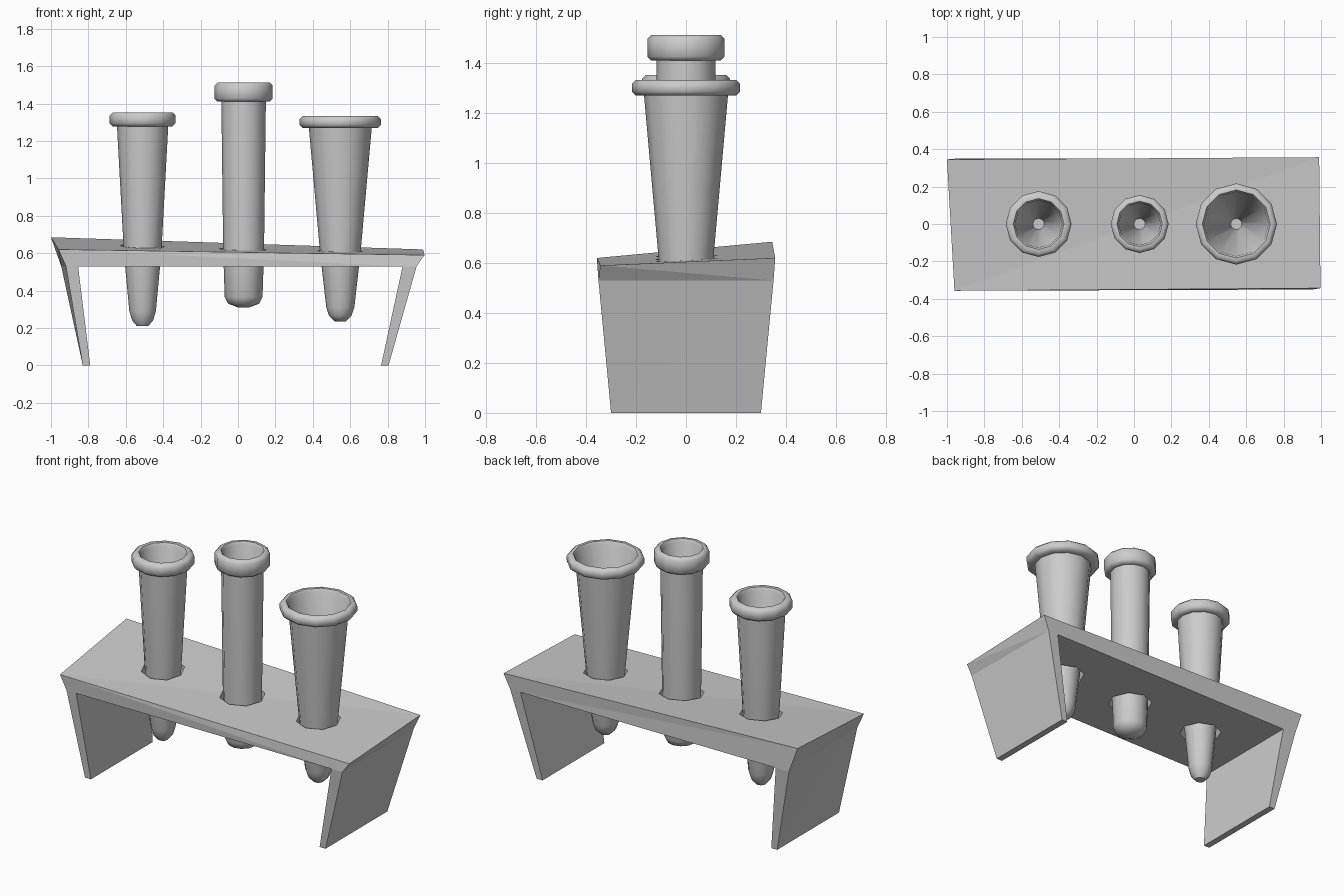
import bpy, bmesh, math

cube = bpy.data.objects.get("Cube")
if cube:
    bpy.data.objects.remove(cube, do_unlink=True)

gray = bpy.data.materials.new("light_gray")
gray.use_nodes = True
color = (0.6, 0.6, 0.6, 1)
gray.diffuse_color = color
bsdf = next(n for n in gray.node_tree.nodes if n.type == 'BSDF_PRINCIPLED')
bsdf.inputs["Base Color"].default_value = color


def make_object(name, bm):
    bmesh.ops.recalc_face_normals(bm, faces=bm.faces[:])
    mesh = bpy.data.meshes.new(name)
    bm.to_mesh(mesh)
    bm.free()
    obj = bpy.data.objects.new(name, mesh)
    bpy.context.collection.objects.link(obj)
    mesh.materials.append(gray)
    return obj


def activate(obj):
    bpy.ops.object.select_all(action='DESELECT')
    obj.select_set(True)
    bpy.context.view_layer.objects.active = obj


# Rack: a bent sheet with splayed legs and a slightly warped top
inner = [(0.765, 0), (0.88, 0.53), (-0.855, 0.53), (-0.79, 0)]
front = [(-0.83, 0), (-0.92, 0.53), (-0.96, 0.62), (0.997, 0.59), (0.955, 0.53), (0.805, 0)] + inner
back = [(-0.83, 0), (-0.945, 0.53), (-1.0, 0.685), (0.99, 0.62), (0.95, 0.53), (0.805, 0)] + inner


def depth(z):
    return 0.30 + 0.095 * min(z, 0.6)


bm = bmesh.new()
fv = [bm.verts.new((x, -depth(z), z)) for x, z in front]
bv = [bm.verts.new((x, depth(z), z)) for x, z in back]
# Two opposite top corners are pulled in a little
fv[3].co.y += 0.013
bv[2].co.y -= 0.012
# End faces: left leg, left corner, top, right corner, right leg
for patch in ((0, 1, 8, 9), (1, 2, 8), (2, 3, 7, 8), (3, 4, 7), (4, 5, 6, 7)):
    for row in (fv, bv):
        bm.faces.new([row[i] for i in patch])
for i in range(len(fv)):
    j = (i + 1) % len(fv)
    bm.faces.new((fv[i], bv[i], bv[j], fv[j]))
bm.normal_update()
bmesh.ops.triangulate(bm, faces=bm.faces[:])
rack = make_object("rack", bm)

# Tubes: x, hole radius, rim (radius, bottom, top, mouth), outer wall from the top down
tubes = {
    "left_tube": (0.547, 0.125, (0.217, 1.27, 1.333, 0.172),
                  [(0.168, 1.27), (0.135, 0.9), (0.108, 0.6), (0.075, 0.31), (0.06, 0.265), (0.03, 0.235)]),
    "middle_tube": (0.03, 0.128, (0.155, 1.41, 1.512, 0.112),
                    [(0.119, 1.41), (0.109, 0.6), (0.101, 0.365), (0.083, 0.33), (0.03, 0.31)]),
    "right_tube": (-0.51, 0.122, (0.176, 1.278, 1.353, 0.126),
                   [(0.137, 1.278), (0.1, 0.6), (0.071, 0.29), (0.056, 0.24), (0.03, 0.21)]),
}
SIDES = 12


def lathe(name, profile, x):
    bm = bmesh.new()
    rings = []
    for r, z in profile:
        ring = []
        for k in range(SIDES):
            a = 2 * math.pi * k / SIDES
            ring.append(bm.verts.new((x + r * math.cos(a), r * math.sin(a), z)))
        rings.append(ring)
    for lower, upper in zip(rings, rings[1:]):
        for k in range(SIDES):
            n = (k + 1) % SIDES
            bm.faces.new((lower[k], lower[n], upper[n], upper[k]))
    bm.faces.new(rings[0])
    bm.faces.new(rings[-1])
    obj = make_object(name, bm)
    activate(obj)
    bpy.ops.object.shade_smooth_by_angle(angle=math.radians(50))


for name, (x, hole, (rim, low, high, mouth), wall) in tubes.items():
    bevel = 0.016
    lip = [(rim - bevel, low), (rim, low + bevel), (rim, high - bevel),
           (rim - bevel, high), (mouth + 0.01, high), (mouth, high - bevel)]
    # The bore narrows to a small flat floor
    bore = [(0.03, wall[-1][1] + 0.03)]
    lathe(name, wall[::-1] + lip + bore, x)

    # Eight-sided hole through the rack top
    bpy.ops.mesh.primitive_cylinder_add(vertices=8, radius=hole, depth=0.4, location=(x, 0, 0.6))
    cutter = bpy.context.object
    cutter.name = name + "_hole_cutter"
    mod = rack.modifiers.new("hole", 'BOOLEAN')
    mod.operation = 'DIFFERENCE'
    mod.solver = 'EXACT'
    mod.object = cutter
    activate(rack)
    bpy.ops.object.modifier_apply(modifier=mod.name)
    bpy.data.objects.remove(cutter, do_unlink=True)
